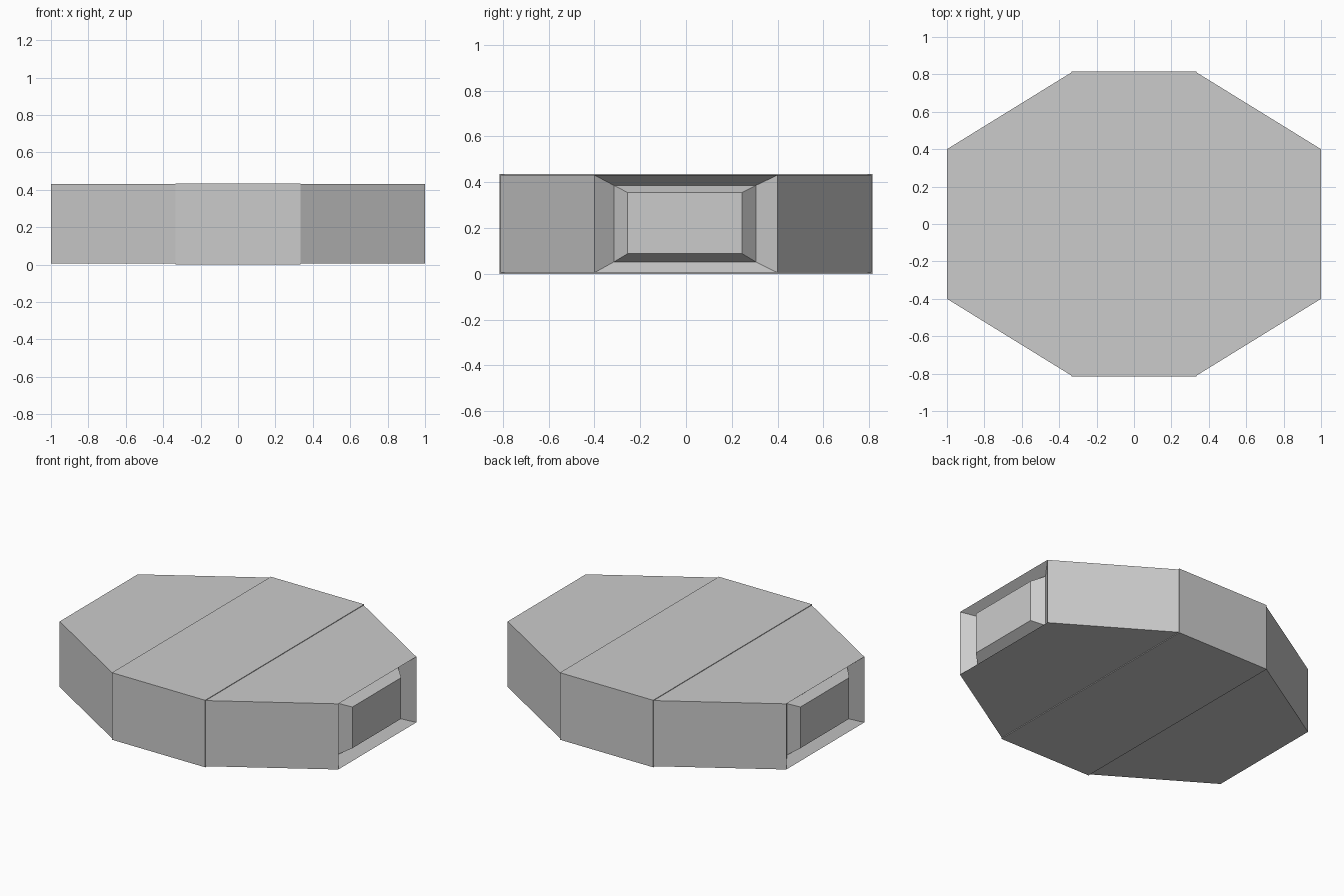
import bpy, bmesh
from math import pi

if "Cube" in bpy.data.objects:
    bpy.data.objects.remove(bpy.data.objects["Cube"])


def loft(name, rings, turn=0.0):
    """Skin a row of rectangles (x, y0, y1, z0, z1), capping both ends."""
    bm = bmesh.new()
    loops = []
    for x, y0, y1, z0, z1 in rings:
        corners = ((y0, z0), (y1, z0), (y1, z1), (y0, z1))
        loops.append([bm.verts.new((x, y, z)) for y, z in corners])
    for a, b in zip(loops, loops[1:]):
        for i in range(4):
            j = (i + 1) % 4
            bm.faces.new((a[i], a[j], b[j], b[i]))
    bm.faces.new(loops[0])
    bm.faces.new(loops[-1])
    bmesh.ops.recalc_face_normals(bm, faces=bm.faces)
    mesh = bpy.data.meshes.new(name)
    bm.to_mesh(mesh)
    bm.free()
    obj = bpy.data.objects.new(name, mesh)
    obj.rotation_euler.z = turn
    bpy.context.collection.objects.link(obj)
    return obj


# Central block, slightly proud of the wings
HALF = 0.335
loft("centre_block", [(-HALF, -0.815, 0.815, 0, 0.435),
                      (HALF, -0.815, 0.815, 0, 0.435)])

# Tapered wings: the end face sinks into a bevelled groove around a raised panel
for name, turn, depth in (("right_wing", 0, 0.065), ("left_wing", pi, 0.055)):
    loft(name, [(HALF, -0.81, 0.81, 0.005, 0.431),
                (1.0, -0.40, 0.40, 0.005, 0.431),
                (1.0 - depth, -0.315, 0.305, 0.052, 0.386),
                (1.0, -0.255, 0.245, 0.088, 0.355)], turn)
